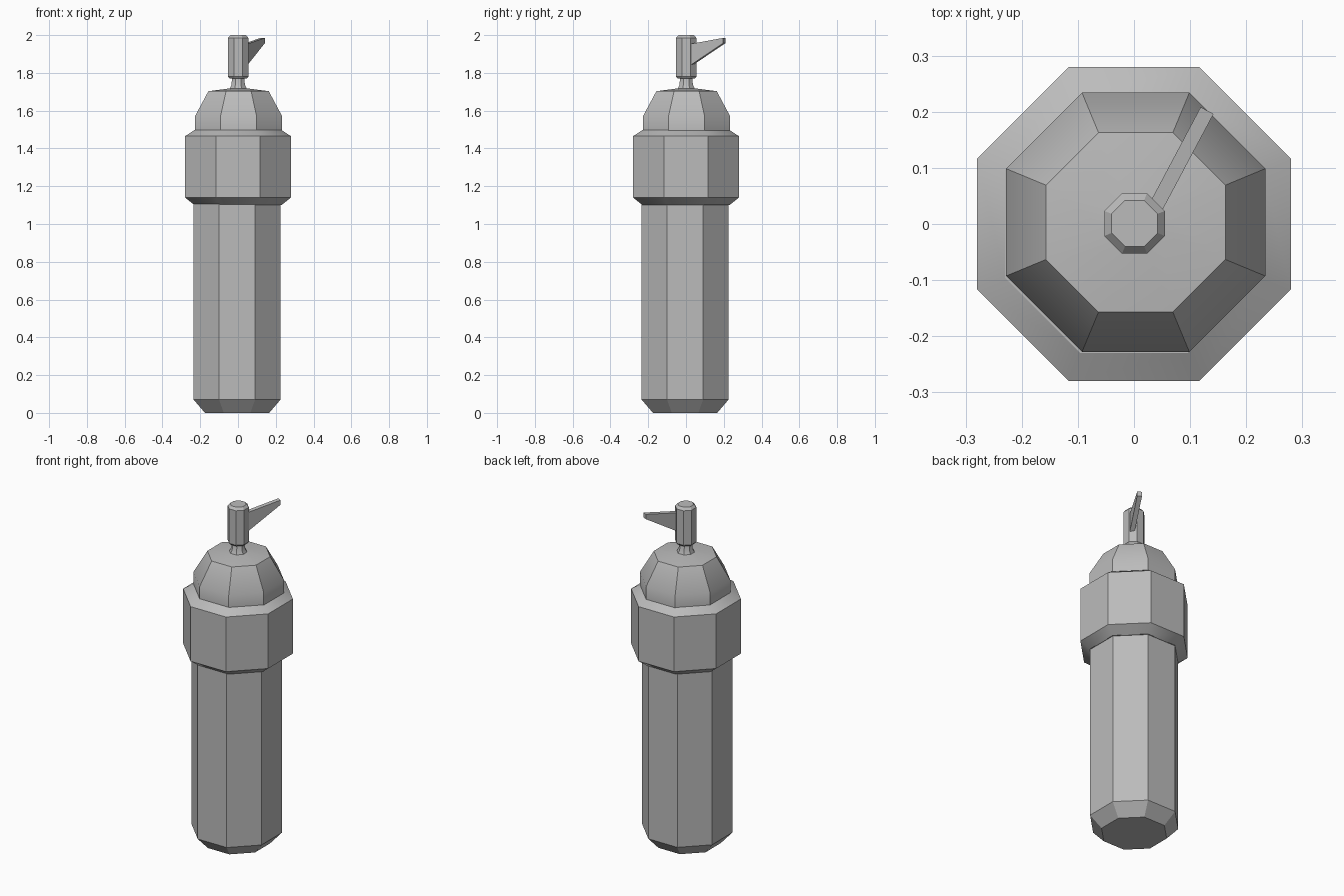
import bpy, bmesh, math
from mathutils import Matrix

cube = bpy.data.objects.get("Cube")
if cube:
    bpy.data.objects.remove(cube, do_unlink=True)

SIDES = 8
GREY = (0.5, 0.5, 0.5, 1)
metal = bpy.data.materials.new("plain_grey")
metal.use_nodes = True
metal.diffuse_color = GREY
metal.node_tree.nodes["Principled BSDF"].inputs["Base Color"].default_value = GREY


def finish(name, bm):
    """Turn a bmesh into a shaded object with the grey material."""
    bmesh.ops.recalc_face_normals(bm, faces=bm.faces)
    mesh = bpy.data.meshes.new(name)
    bm.to_mesh(mesh)
    bm.free()
    mesh.materials.append(metal)
    obj = bpy.data.objects.new(name, mesh)
    bpy.context.collection.objects.link(obj)
    bpy.ops.object.select_all(action='DESELECT')
    obj.select_set(True)
    bpy.context.view_layer.objects.active = obj
    bpy.ops.object.shade_smooth_by_angle(angle=math.radians(30))
    return obj


def octagon_lathe(name, profile, offset=0.0):
    """Stack octagonal rings from (flat-side radius, height) pairs."""
    bm = bmesh.new()
    rings = []
    for flat, z in profile:
        r = flat / math.cos(math.pi / SIDES)
        angles = [(i + 0.5) * 2 * math.pi / SIDES for i in range(SIDES)]
        rings.append([bm.verts.new((offset + r * math.cos(a),
                                    offset + r * math.sin(a), z)) for a in angles])
    for low, high in zip(rings, rings[1:]):
        for i in range(SIDES):
            j = (i + 1) % SIDES
            bm.faces.new((low[i], low[j], high[j], high[i]))
    bm.faces.new(rings[0])
    bm.faces.new(rings[-1])
    return finish(name, bm)


# Tall cylinder with a chamfered foot
octagon_lathe("tank_body", [(0.17, 0), (0.23, 0.07), (0.23, 1.12)], -0.005)

# Wide band around the shoulder
octagon_lathe("collar", [(0.23, 1.1), (0.28, 1.14), (0.28, 1.465), (0.23, 1.498)])

# Faceted cap with a shallow cone on top
octagon_lathe("dome", [(0.231, 1.49), (0.231, 1.57), (0.16, 1.703), (0.045, 1.718)], 0.003)

# Flared neck and valve stem
octagon_lathe("neck", [(0.048, 1.712), (0.036, 1.735), (0.032, 1.775)], 0.001)
octagon_lathe("valve", [(0.046, 1.77), (0.054, 1.78), (0.054, 1.985), (0.041, 2.0)], 0.001)

# Tapered lever: side profile (distance outward, height) given thickness, then turned
bm = bmesh.new()
outline = [(0.04, 1.84), (0.237, 1.957), (0.237, 1.985), (0.04, 1.953)]
sides = [[bm.verts.new((x, y, z)) for x, z in outline] for y in (-0.013, 0.013)]
bm.faces.new(sides[0])
bm.faces.new(sides[1])
for i in range(4):
    j = (i + 1) % 4
    bm.faces.new((sides[0][i], sides[0][j], sides[1][j], sides[1][i]))
turn = Matrix.Translation((0.019, -0.007, 0)) @ Matrix.Rotation(math.radians(62), 4, 'Z')
bmesh.ops.transform(bm, matrix=turn, verts=bm.verts)
finish("lever", bm)
